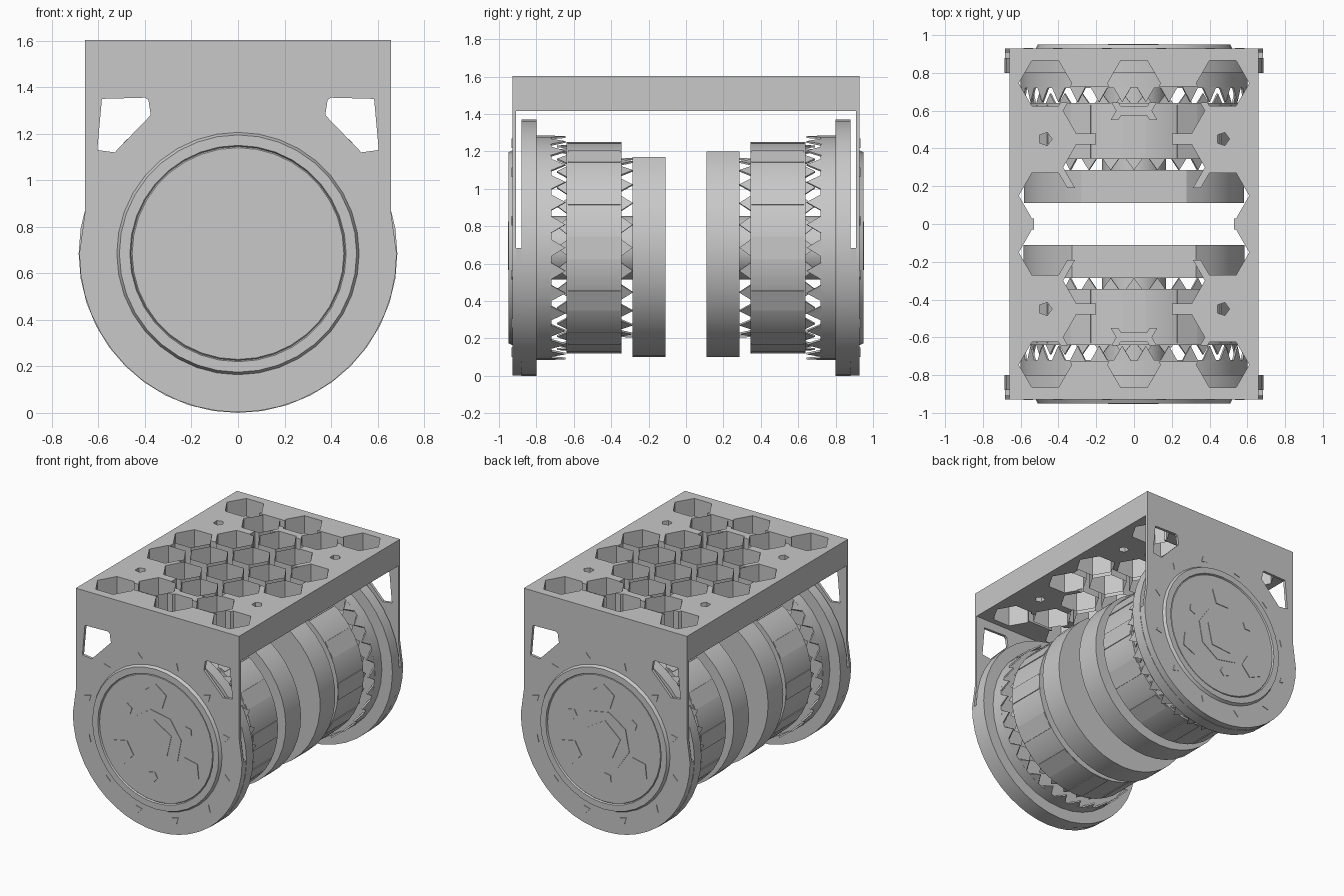
import bpy, bmesh
from math import sin, cos, pi, radians, asin
from mathutils import Vector, Matrix

cube = bpy.data.objects.get("Cube")
if cube:
    bpy.data.objects.remove(cube)

grey = bpy.data.materials.new("plain grey")
grey.use_nodes = True
colour = (0.58, 0.58, 0.58, 1)
grey.diffuse_color = colour
grey.node_tree.nodes["Principled BSDF"].inputs["Base Color"].default_value = colour

AXIS_Z = 0.685
HALF_X = 0.658
HALF_Y = 0.928


def finish(name, bm, smooth=True):
    bmesh.ops.recalc_face_normals(bm, faces=bm.faces)
    me = bpy.data.meshes.new(name)
    bm.to_mesh(me)
    bm.free()
    me.materials.append(grey)
    if smooth:
        me.shade_smooth()
        me.set_sharp_from_angle(angle=radians(30))
    ob = bpy.data.objects.new(name, me)
    bpy.context.collection.objects.link(ob)
    return ob


def prism(bm, points, depth):
    """Extrude a closed 3D outline along a vector."""
    face = bm.faces.new([bm.verts.new(p) for p in points])
    res = bmesh.ops.extrude_face_region(bm, geom=[face], use_keep_orig=True)
    verts = [g for g in res["geom"] if isinstance(g, bmesh.types.BMVert)]
    bmesh.ops.translate(bm, verts=verts, vec=depth)


def ngon(cx, cy, r, n, turn=0.0):
    return [(cx + r * cos(turn + 2 * pi * i / n), cy + r * sin(turn + 2 * pi * i / n))
            for i in range(n)]


def arc(r, start, end, n):
    """Points in the front plane around the motor axis."""
    return [(r * cos(t), AXIS_Z + r * sin(t))
            for t in (start + (end - start) * i / n for i in range(n + 1))]


def upright(points, y):
    return [(x, y, z) for x, z in points]


def drum(name, profile, s, n=36):
    """Lathe a (radius, y) profile about the motor axis."""
    bm = bmesh.new()
    vs = [bm.verts.new((r, s * y, AXIS_Z)) for r, y in profile]
    edges = [bm.edges.new(p) for p in zip(vs, vs[1:])]
    bmesh.ops.spin(bm, geom=vs + edges, cent=(0, 0, AXIS_Z), axis=(0, 1, 0),
                   angle=2 * pi, steps=n)
    bmesh.ops.remove_doubles(bm, verts=bm.verts, dist=0.0005)
    return finish(name, bm)


def teeth(name, r, y0, y1, s, n):
    """Thin pointed fins reaching from y0 toward y1 around the axis."""
    bm = bmesh.new()
    half = 0.38 * 2 * pi / n
    for i in range(n):
        a = 2 * pi * i / n
        tri = [(r * cos(t), s * y, AXIS_Z + r * sin(t))
               for t, y in ((a - half, y0), (a + half, y0), (a, y1))]
        prism(bm, tri, Vector((-cos(a), 0, -sin(a))) * 0.01)
    return finish(name, bm, False)


def cut(target, cutter):
    cutter.hide_render = True
    cutter.hide_viewport = True
    cutter.display_type = 'WIRE'
    mod = target.modifiers.new("openings", 'BOOLEAN')
    mod.operation = 'DIFFERENCE'
    mod.solver = 'EXACT'
    mod.use_self = True
    mod.object = cutter


def box(bm, x, y0, y1, z0, z1):
    prism(bm, [(-x, y0, z0), (x, y0, z0), (x, y1, z0), (-x, y1, z0)], Vector((0, 0, z1 - z0)))


# Top slab
bm = bmesh.new()
box(bm, HALF_X, -HALF_Y, HALF_Y, 1.415, 1.602)
slab = finish("top_slab", bm, False)

# Honeycomb positions: two edge rows and a central cluster
edge_cells = [(x, y) for x in (-0.47, 0, 0.47) for y in (-0.745, 0.745)]
cluster = [(x, y) for x in (-0.47, 0, 0.47) for y in (-0.15, 0.15)]
cluster += [(0, 0.45), (0, -0.45)]
cluster += [(x, y) for x in (-0.235, 0.235) for y in (-0.6, -0.3, 0, 0.3, 0.6)]
screws = [(x, y) for x in (-0.47, 0.47) for y in (-0.45, 0.45)]

bm = bmesh.new()
holes = [(c, 0.14, 6) for c in edge_cells + cluster] + [(c, 0.036, 5) for c in screws]
for (x, y), r, n in holes:
    prism(bm, [(a, b, 1.3) for a, b in ngon(x, y, r, n)], Vector((0, 0, 0.5)))
# Merged openings between the cells
box(bm, 0.53, -0.1, 0.1, 1.31, 1.79)
box(bm, 0.4, -0.19, 0.19, 1.32, 1.78)
box(bm, 0.2, -0.55, 0.55, 1.33, 1.77)
for s in (-1, 1):
    box(bm, 0.54, s * 0.685 - 0.043, s * 0.685 + 0.043, 1.34, 1.76)
cut(slab, finish("slab_cutter", bm, False))

# Free-standing thin cell walls inside the opening
bm = bmesh.new()
for x, y in cluster:
    ring = [[bm.verts.new((a, b, z)) for a, b in ngon(x, y, 0.138, 6)] for z in (1.42, 1.6)]
    for i in range(6):
        j = (i + 1) % 6
        bm.faces.new((ring[0][i], ring[0][j], ring[1][j], ring[1][i]))
finish("honeycomb_walls", bm, False)

window = [(0.385, 1.345), (0.40, 1.355), (0.585, 1.35), (0.605, 1.13), (0.53, 1.12),
          (0.375, 1.28)]
lower_arc = arc(0.682, 0, -pi, 24)

for s, side, disc_top in ((-1, "front", 1.17), (1, "back", 1.2)):
    out = Vector((0, s, 0))

    # End plate with rounded foot and two corner windows
    outline = [(-HALF_X, 1.602), (HALF_X, 1.602), (HALF_X, 0.86)] + lower_arc + [(-HALF_X, 0.86)]
    bm = bmesh.new()
    prism(bm, upright(outline, s * 0.908), out * 0.02)
    plate = finish(side + "_end_plate", bm)
    bm = bmesh.new()
    for m in (1, -1):
        prism(bm, upright([(m * x, z) for x, z in window], s * 0.85), out * 0.15)
    cut(plate, finish(side + "_window_cutter", bm, False))

    # Backing flange, thicker along the lower half
    drum(side + "_flange", [(0, 0.80), (0.685, 0.80), (0.685, 0.88), (0, 0.88)], s, 40)
    bm = bmesh.new()
    prism(bm, upright(lower_arc, s * 0.88), out * 0.03)
    finish(side + "_foot_pad", bm)

    # Flat cover disc with a grooved rim
    drum(side + "_cover", [(0, 0.944), (0.455, 0.944), (0.46, 0.938), (0.465, 0.95),
                           (0.51, 0.95), (0.525, 0.92)], s)
    # Hub plates, bolt heads and rim tabs
    bm = bmesh.new()
    prism(bm, upright(ngon(0, AXIS_Z, 0.21, 8, 0.2), s * 0.941), out * 0.007)
    prism(bm, upright(ngon(0, AXIS_Z, 0.14, 5, 0.4), s * 0.944), out * 0.008)
    for i in range(3):
        a = radians(90 + 120 * i)
        for turn, dist, size in ((0, 0.31, 0.09), (radians(55), 0.28, 0.04)):
            c = ngon(dist * cos(a + turn), AXIS_Z + dist * sin(a + turn), size, 5, a)
            prism(bm, upright(c, s * 0.941), out * 0.008)
    for i in range(12):
        a = radians(15 + 30 * i)
        c = ngon(0.575 * cos(a), AXIS_Z + 0.575 * sin(a), 0.03, 3, a)
        prism(bm, upright(c, s * 0.924), out * 0.008)
    finish(side + "_cover_fittings", bm, False)

    # Motor drums on a common shaft
    drum(side + "_collar", [(0.3, 0.80), (0.6, 0.80), (0.6, 0.72), (0, 0.72)], s)
    drum(side + "_motor_body", [(0, 0.64), (0.565, 0.64), (0.565, 0.345), (0, 0.345)], s)
    drum(side + "_shaft", [(0.17, 0.80), (0.17, 0.20)], s, 20)

    # Inner disc with its crown cut flat
    crown = asin((disc_top - AXIS_Z) / 0.585)
    bm = bmesh.new()
    prism(bm, upright(arc(0.585, crown, -pi - crown, 32), s * 0.11), out * 0.175)
    finish(side + "_inner_disc", bm)

    # Vent fins between the drums
    teeth(side + "_collar_fins", 0.6, 0.725, 0.645, s, 30)
    teeth(side + "_body_fins", 0.55, 0.635, 0.69, s, 30)
    teeth(side + "_disc_fins", 0.48, 0.35, 0.285, s, 24)

    # Slim ribs along the motor body
    bm = bmesh.new()
    for i in range(12):
        rot = Matrix.Rotation(2 * pi * i / 12, 4, 'Y')
        rib = [Vector((x, s * 0.35, z)) for x, z in
               ((-0.06, 0.54), (0.06, 0.54), (0.06, 0.565), (-0.06, 0.565))]
        lift = Vector((0, 0, AXIS_Z))
        prism(bm, [rot @ p + lift for p in rib], out * 0.28)
    finish(side + "_body_ribs", bm, False)
